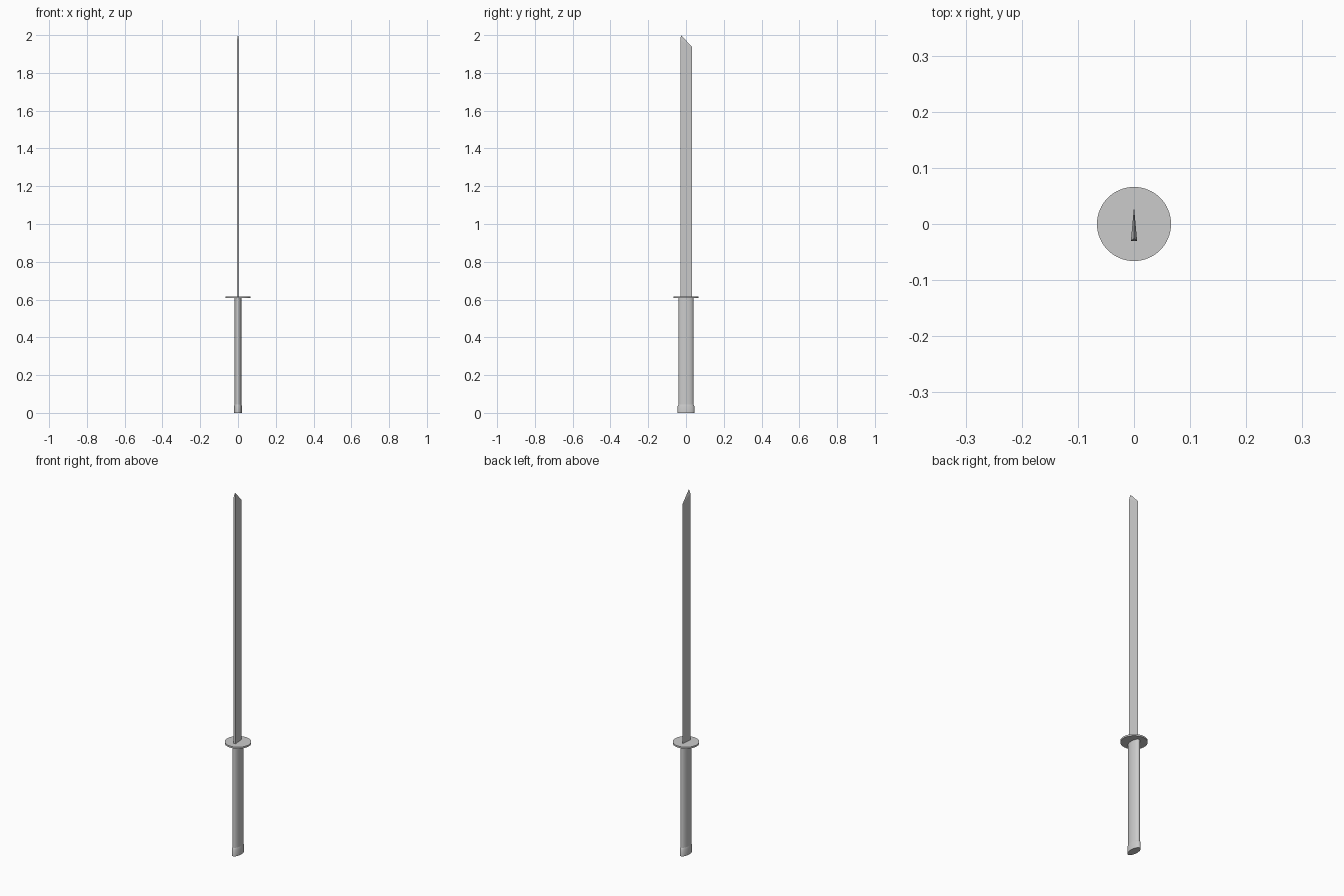
import bpy, bmesh, math

if "Cube" in bpy.data.objects:
    bpy.data.objects.remove(bpy.data.objects["Cube"])


def make_object(name, bm):
    bmesh.ops.recalc_face_normals(bm, faces=bm.faces)
    mesh = bpy.data.meshes.new(name)
    bm.to_mesh(mesh)
    bm.free()
    obj = bpy.data.objects.new(name, mesh)
    bpy.context.collection.objects.link(obj)
    return obj


def lathe_oval(name, rings, sides=32):
    """Stack oval rings (half width x, half depth y, height) into a capped solid."""
    bm = bmesh.new()
    loops = []
    for rx, ry, z in rings:
        loops.append([bm.verts.new((rx * math.cos(2 * math.pi * i / sides),
                                    ry * math.sin(2 * math.pi * i / sides), z))
                      for i in range(sides)])
    for low, high in zip(loops, loops[1:]):
        for i in range(sides):
            j = (i + 1) % sides
            bm.faces.new((low[i], low[j], high[j], high[i]))
    bm.faces.new(loops[0][::-1])
    bm.faces.new(loops[-1])
    obj = make_object(name, bm)
    bpy.ops.object.select_all(action='DESELECT')
    obj.select_set(True)
    bpy.context.view_layer.objects.active = obj
    bpy.ops.object.shade_smooth_by_angle(angle=math.radians(30))
    return obj


# Oval pommel cap, grip and round guard
lathe_oval("pommel_cap", [(0.021, 0.044, 0), (0.021, 0.044, 0.035), (0.0185, 0.039, 0.045)])
lathe_oval("grip", [(0.0185, 0.039, 0.03), (0.0185, 0.039, 0.608)])
lathe_oval("guard", [(0.066, 0.066, 0.607), (0.066, 0.066, 0.616)], 64)

# Wedge blade: flat spine at the front, cutting edge at the back, slanted tip
bm = bmesh.new()
section = [(-0.0055, -0.03), (0.0055, -0.03), (0, 0.031)]
base = [bm.verts.new((x, y, 0.61)) for x, y in section]
top = [bm.verts.new((x, y, z)) for (x, y), z in zip(section, (1.975, 1.975, 1.938))]
tip = bm.verts.new((0, -0.026, 2.0))
bm.faces.new(base)
for i in range(3):
    j = (i + 1) % 3
    bm.faces.new((base[i], base[j], top[j], top[i]))
    bm.faces.new((top[i], top[j], tip))
make_object("blade", bm)
